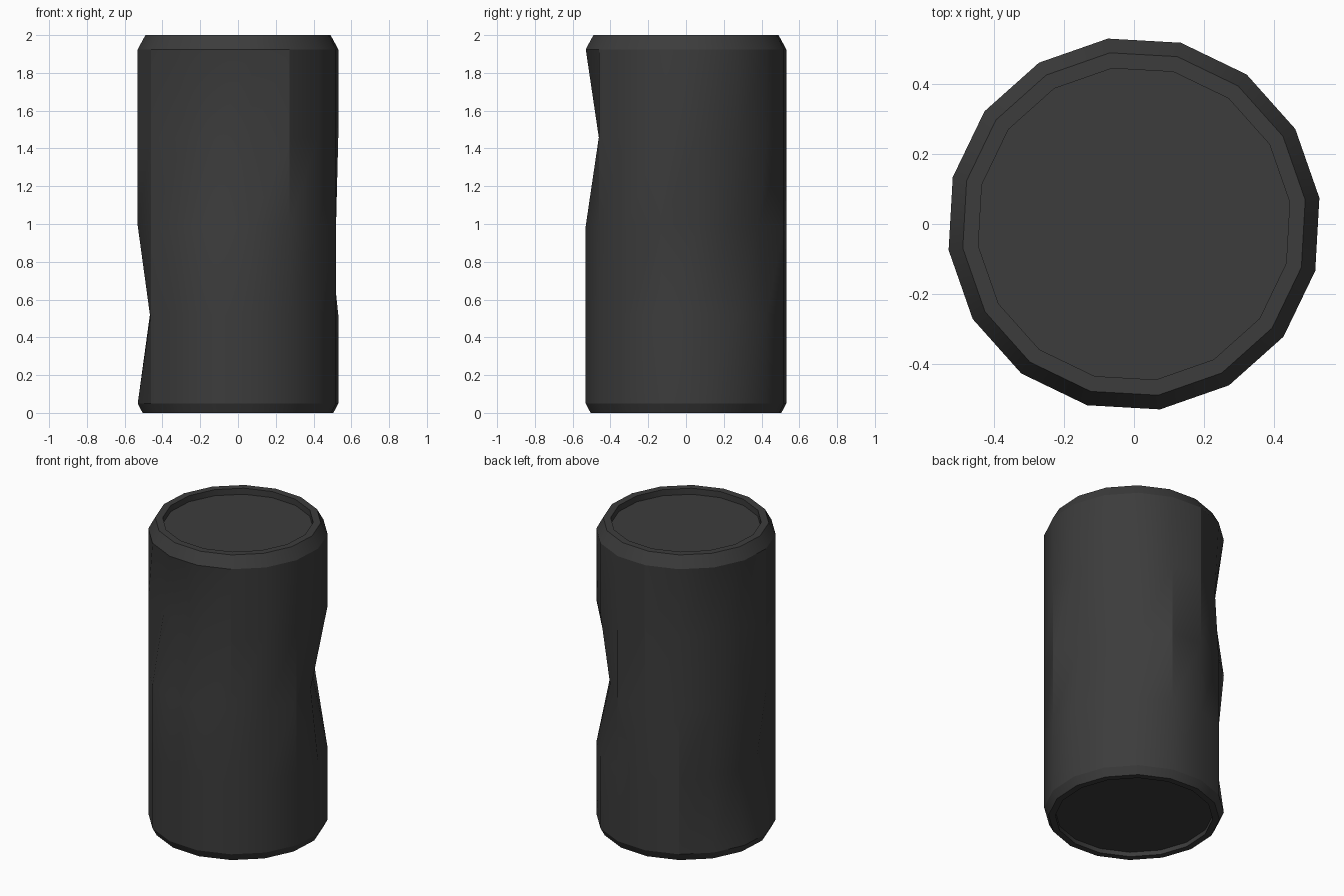
import bpy, bmesh, math

if "Cube" in bpy.data.objects:
    bpy.data.objects.remove(bpy.data.objects["Cube"])

SIDES = 16
START = math.radians(8)
BODY_R = 0.536

# Profile from underside recess to lid recess: (radius, height)
profile = [(0.47, 0.03), (0.47, 0.0), (0.51, 0.0),
           (BODY_R, 0.05), (BODY_R, 0.52), (BODY_R, 0.99), (BODY_R, 1.457), (BODY_R, 1.925),
           (0.495, 2.0), (0.45, 2.0), (0.45, 1.96)]

# Dents: profile ring -> {side index: inward push}
dents = {
    4: {6: 0.06, 7: 0.07, 8: 0.065},
    5: {0: 0.05, 1: 0.09, 2: 0.06},
    6: {5: 0.025, 6: 0.06, 7: 0.05, 10: 0.07, 11: 0.08, 12: 0.07},
}

# Can body, revolved ring by ring
bm = bmesh.new()
rings = []
for k, (r, z) in enumerate(profile):
    ring = []
    for i in range(SIDES):
        a = START + i * math.tau / SIDES
        rr = r - dents.get(k, {}).get(i, 0.0)
        ring.append(bm.verts.new((rr * math.cos(a), rr * math.sin(a), z)))
    rings.append(ring)
for lo, hi in zip(rings, rings[1:]):
    for i in range(SIDES):
        j = (i + 1) % SIDES
        bm.faces.new((lo[i], lo[j], hi[j], hi[i]))

# Underside and lid discs
bm.faces.new(rings[0][::-1])
bm.faces.new(rings[-1])
bmesh.ops.recalc_face_normals(bm, faces=bm.faces)

mesh = bpy.data.meshes.new("dented_can")
bm.to_mesh(mesh)
bm.free()
can = bpy.data.objects.new("dented_can", mesh)
bpy.context.collection.objects.link(can)

# Dark metal colour
mat = bpy.data.materials.new("dark_metal")
mat.diffuse_color = (0.045, 0.045, 0.045, 1)
mat.use_nodes = True
mat.node_tree.nodes["Principled BSDF"].inputs["Base Color"].default_value = mat.diffuse_color
mesh.materials.append(mat)

# Smooth sides, sharp rims
bpy.context.view_layer.objects.active = can
can.select_set(True)
bpy.ops.object.shade_smooth_by_angle(angle=math.radians(25))
